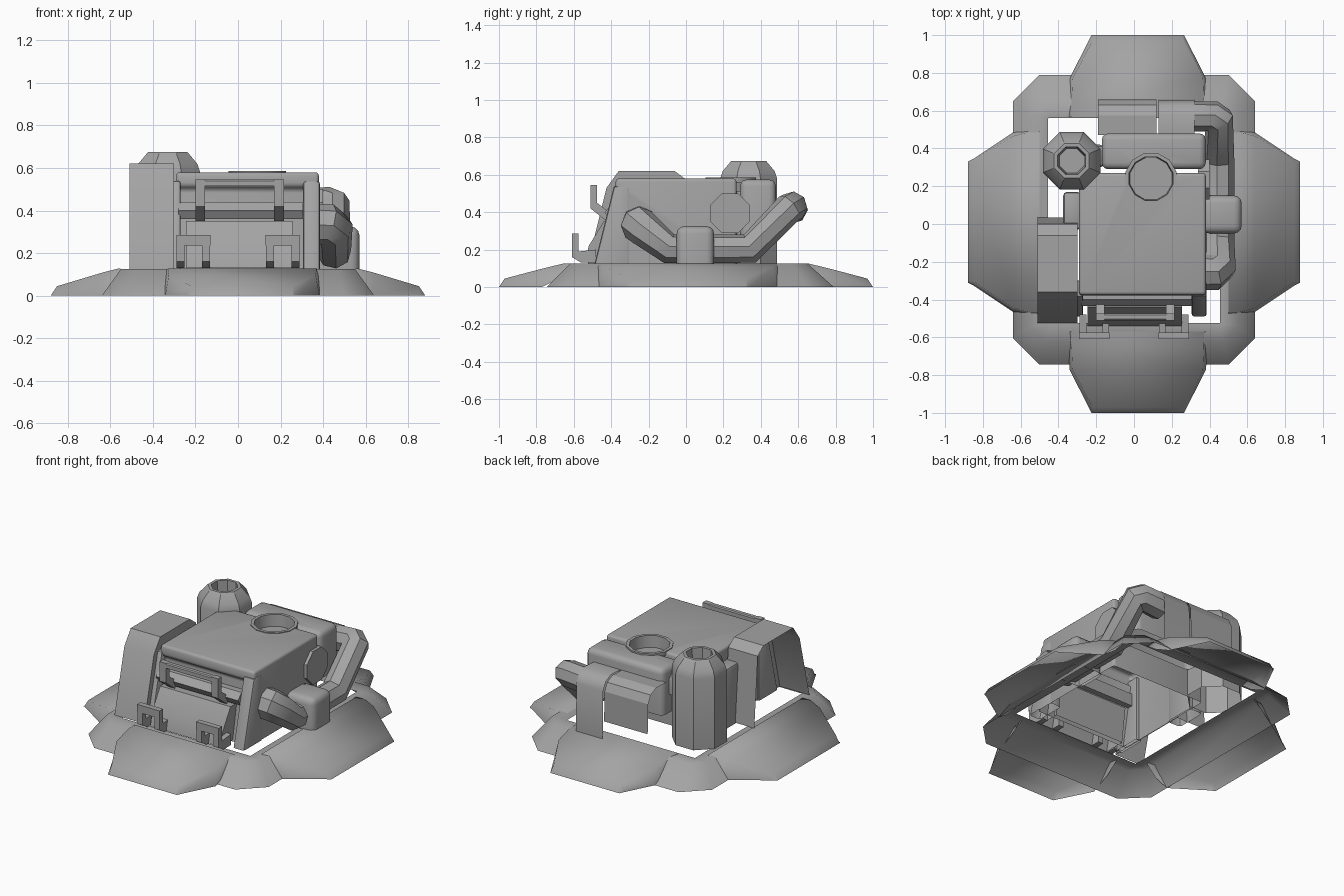
import bpy, bmesh, math

if "Cube" in bpy.data.objects:
    bpy.data.objects.remove(bpy.data.objects["Cube"])

# One mid-grey finish for everything
GREY = bpy.data.materials.new("mid_grey")
GREY.diffuse_color = (.37, .37, .37, 1)
GREY.use_nodes = True
GREY.node_tree.nodes["Principled BSDF"].inputs["Base Color"].default_value = GREY.diffuse_color


def smooth(ob, angle=32):
    bpy.ops.object.select_all(action='DESELECT')
    ob.select_set(True)
    bpy.context.view_layer.objects.active = ob
    bpy.ops.object.shade_smooth_by_angle(angle=math.radians(angle))
    ob.data.materials.clear()
    ob.data.materials.append(GREY)


def finish(name, bm, angle=32, upward=False):
    bmesh.ops.recalc_face_normals(bm, faces=bm.faces)
    if upward and sum(f.normal.z * f.calc_area() for f in bm.faces) < 0:
        bmesh.ops.reverse_faces(bm, faces=bm.faces)
    me = bpy.data.meshes.new(name)
    bm.to_mesh(me)
    bm.free()
    ob = bpy.data.objects.new(name, me)
    bpy.context.collection.objects.link(ob)
    smooth(ob, angle)
    return ob


def drop_bottom(bm):
    low = min(v.co.z for v in bm.verts) + 0.005
    faces = [f for f in bm.faces if all(v.co.z < low for v in f.verts)]
    bmesh.ops.delete(bm, geom=faces, context='FACES')


def prism(name, x0, x1, profile, bevel=0.0, seg=2, hollow=False, open_left=False):
    """Extrude a (y, z) side profile from x0 to x1."""
    bm = bmesh.new()
    a = [bm.verts.new((x0, y, z)) for y, z in profile]
    b = [bm.verts.new((x1, y, z)) for y, z in profile]
    n = len(profile)
    if not open_left:
        bm.faces.new(a)
    bm.faces.new(b[::-1])
    for i in range(n):
        j = (i + 1) % n
        bm.faces.new((a[i], b[i], b[j], a[j]))
    bmesh.ops.recalc_face_normals(bm, faces=bm.faces)
    if bevel:
        low = min(z for y, z in profile) + 0.005
        edges = [e for e in bm.edges if max(v.co.z for v in e.verts) > low
                 and e.calc_face_angle(0) > 0.6]
        bmesh.ops.bevel(bm, geom=edges, offset=bevel, segments=seg, profile=0.5,
                        affect='EDGES', clamp_overlap=True)
    if hollow:
        drop_bottom(bm)
    return finish(name, bm)


def box(name, x0, x1, y0, y1, z0, z1, **kw):
    return prism(name, x0, x1, [(y0, z0), (y1, z0), (y1, z1), (y0, z1)], **kw)


def sheet(name, rows, angle=60, closed=False):
    """Skin a thin open surface through rows of points."""
    bm = bmesh.new()
    grid = [[bm.verts.new(p) for p in row] for row in rows]
    n = len(rows[0])
    for p, q in zip(grid, grid[1:]):
        for i in range(n if closed else n - 1):
            j = (i + 1) % n
            bm.faces.new((p[i], p[j], q[j], q[i]))
    return finish(name, bm, angle, upward=True)


def lathe(name, profile, sides, centre):
    """Revolve an (r, z) profile round a vertical axis."""
    bm = bmesh.new()
    rings = []
    for r, z in profile:
        rings.append([bm.verts.new((centre[0] + r * math.cos((i + .5) * math.tau / sides),
                                    centre[1] + r * math.sin((i + .5) * math.tau / sides), z))
                      for i in range(sides)])
    for p, q in zip(rings, rings[1:]):
        for i in range(sides):
            j = (i + 1) % sides
            bm.faces.new((p[i], p[j], q[j], q[i]))
    bm.faces.new(rings[-1])
    return finish(name, bm)


def pipe(name, points, radius):
    """Eight-sided pipe; each point is (x, y, z, relative radius)."""
    cu = bpy.data.curves.new(name, 'CURVE')
    cu.dimensions = '3D'
    cu.bevel_depth, cu.bevel_resolution, cu.use_fill_caps = radius, 2, True
    sp = cu.splines.new('POLY')
    sp.points.add(len(points) - 1)
    for p, (x, y, z, r) in zip(sp.points, points):
        p.co = (x, y, z, 1)
        p.radius = r
    ob = bpy.data.objects.new(name, cu)
    bpy.context.collection.objects.link(ob)
    bpy.ops.object.select_all(action='DESELECT')
    ob.select_set(True)
    bpy.context.view_layer.objects.active = ob
    bpy.ops.object.convert(target='MESH')
    smooth(bpy.context.object, 40)


# Skirt: open ring, rectangular hole inside, chamfered corners outside
def octagon(x, y0, y1, c, z):
    return [(x, y0 + c, z), (x, y1 - c, z), (x - c, y1, z), (c - x, y1, z),
            (-x, y1 - c, z), (-x, y0 + c, z), (c - x, y0, z), (x - c, y0, z)]


sheet("skirt_ring", [octagon(.455, -.525, .56, .002, .12), octagon(.55, -.62, .65, .08, .125),
                     octagon(.64, -.745, .79, .14, 0)], closed=True)


# Four tapered flaps lying over the ring, their rims turned down to the ground
def flap(name, place, rows):
    sheet(name, [[place(d, -wo, zo), place(d, -wi, z), place(d, wi, z), place(d, wo, zo)]
                 for d, wo, zo, wi, z in rows], angle=75)


for s, side in ((-1, "front"), (1, "back")):
    flap("skirt_flap_" + side, lambda d, w, z: (.02 + w, s * d, z),
         [(.57, .365, .12, .35, .126), (.65, .365, .06, .35, .127), (.77, .362, 0, .345, .098),
          (.97, .26, 0, .24, .045), (1, .245, 0, .235, 0)])
for s, side in ((-1, "left"), (1, "right")):
    flap("skirt_flap_" + side, lambda d, w, z: (s * d, .01 + w, z),
         [(.5, .49, .12, .475, .126), (.565, .49, .05, .475, .127), (.64, .475, 0, .455, .108),
          (.85, .335, 0, .315, .045), (.88, .32, 0, .31, 0)])

# Hood in two sections with a slit between, drilled for the round hatch
front = prism("hood_front", -.29, .38, [(-.42, .12), (-.35, .50), (-.38, .515), (-.375, .58),
              (.27, .58), (.27, .12)], bevel=.04, seg=3)
rear = prism("hood_rear", -.17, .38, [(.29, .28), (.29, .575), (.48, .575), (.48, .28)],
             bevel=.035, seg=3)
HATCH = (.09, .24)
cutter = lathe("hatch_cutter", [(0.001, .5), (.13, .5), (.13, .7), (0.001, .7)], 12, HATCH)
cutter.hide_render = True
for ob in (front, rear):
    mod = ob.modifiers.new("hatch_hole", 'BOOLEAN')
    mod.object, mod.solver = cutter, 'EXACT'
    bpy.ops.object.select_all(action='DESELECT')
    ob.select_set(True)
    bpy.context.view_layer.objects.active = ob
    bpy.ops.object.convert(target='MESH')
    bm = bmesh.new()
    bm.from_mesh(ob.data)
    drop_bottom(bm)
    bm.to_mesh(ob.data)
    bm.free()
    smooth(ob)
bpy.data.objects.remove(cutter)
lathe("hatch_cup", [(.14, .56), (.14, .585), (.12, .585), (.115, .51)], 12, HATCH)

# Sloping cheeks either side of the front recess
cheek = [(-.49, .12), (-.385, .54), (-.3, .54), (-.3, .12)]
prism("right_cheek", .305, .385, cheek, bevel=.015, hollow=True)
prism("left_cheek", -.31, -.27, cheek, bevel=.01, hollow=True)

# Front ledge and sloping plate
prism("front_ledge", -.28, .305, [(-.41, .36), (-.435, .40), (-.40, .44), (-.34, .44), (-.34, .36)])
prism("front_plate", -.245, .255, [(-.54, .13), (-.52, .22), (-.44, .35), (-.37, .35), (-.4, .13)],
      hollow=True)

# Upper grab handle
box("handle_bar", -.2, .215, -.51, -.475, .515, .545, bevel=.006, seg=1)
for x, side in ((-.2, "left"), (.17, "right")):
    prism("handle_arm_" + side, x, x + .045, [(-.51, .545), (-.475, .545), (-.475, .45),
          (-.40, .39), (-.42, .35), (-.46, .38), (-.51, .42)])

# Lower tow brackets: small square frames on arms
for cx, side in ((-.21, "left"), (.21, "right")):
    box("tow_bar_" + side, cx - .08, cx + .08, -.61, -.575, .235, .285)
    for i, s in enumerate((-1, 1)):
        x = cx + s * .06
        prism(f"tow_arm_{side}_{i}", x - .018, x + .018, [(-.61, .285), (-.575, .285), (-.575, .19),
              (-.48, .2), (-.48, .13), (-.56, .13), (-.61, .16)])

# Tall fender on the front left, an arch open to the outside, and the box behind it
prism("left_fender", -.51, -.3, [(-.525, .125), (-.425, .53), (-.36, .62), (-.06, .62),
      (0, .575), (.035, .125)], hollow=True, open_left=True)
box("left_side_box", -.375, -.28, -.03, .17, .12, .5, bevel=.02, hollow=True)

# Octagonal chimney with a tapered, hollow mouth
lathe("chimney", [(.165, .125), (.165, .58), (.15, .62), (.1, .675), (.08, .675), (.07, .5)], 8,
      (-.33, .335))
box("chimney_link", -.25, -.15, .3, .42, .4, .52, bevel=.03)

# Exhaust pipe along the right side
pipe("exhaust_pipe", [(.34, -.25, .335, 1.2), (.42, -.255, .335, 1.2), (.45, -.225, .31, 1.15),
     (.45, -.09, .205, 1), (.45, .34, .205, 1), (.45, .55, .42, 1), (.42, .57, .43, 1),
     (.28, .57, .42, 1)], .082)
box("exhaust_collar", .36, .57, -.05, .15, .12, .325, bevel=.04, seg=3, hollow=True)
R = .115
prism("side_port", .34, .4, [(.235 + R * math.cos((i + .5) * math.tau / 8),
      .395 + R * math.sin((i + .5) * math.tau / 8)) for i in range(8)])

# Rear covers: thin bent sheets, a tall one beside a shorter one
for name, x0, x1, low, angle in (("rear_cover_tall", .13, .32, .12, 60),
                                 ("rear_cover_short", -.19, .12, .24, 20)):
    sheet(name, [[(x0, y, z), (x1, y, z)] for y, z in
                 ((.47, .5), (.575, .505), (.63, .48), (.655, .43), (.66, low))], angle)
